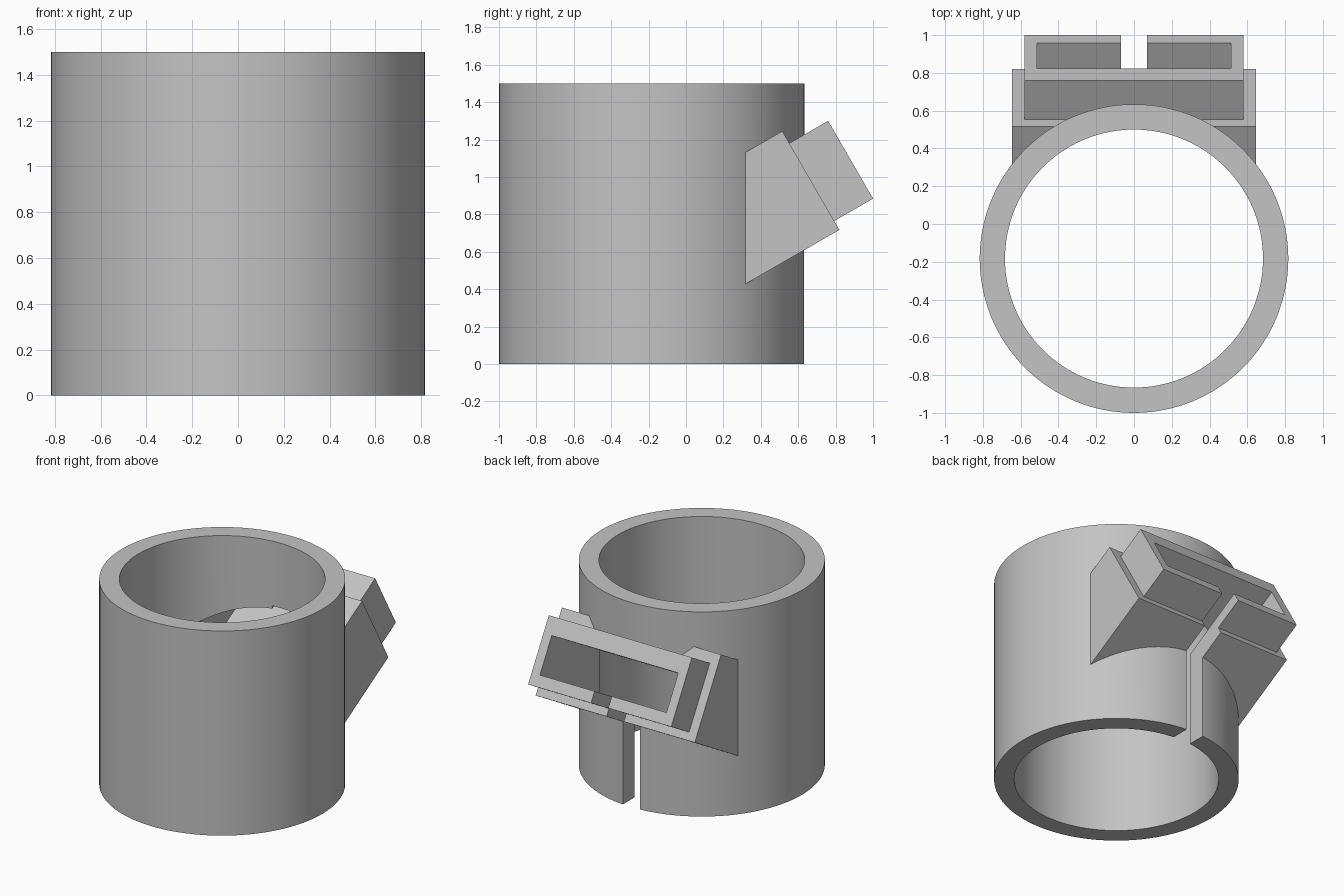
import bpy, bmesh, math
from mathutils import Vector

cube = bpy.data.objects.get("Cube")
if cube:
    bpy.data.objects.remove(cube, do_unlink=True)

AXIS_Y, HEIGHT = -0.183, 1.5
OUTER, INNER = 0.817, 0.683
SLOT_HALF = 0.07

grey = bpy.data.materials.new("plain grey")
grey.use_nodes = True
grey.diffuse_color = (0.55, 0.55, 0.55, 1)
grey.node_tree.nodes["Principled BSDF"].inputs["Base Color"].default_value = (0.55, 0.55, 0.55, 1)


def finish(name, bm):
    bmesh.ops.recalc_face_normals(bm, faces=bm.faces)
    mesh = bpy.data.meshes.new(name)
    bm.to_mesh(mesh)
    bm.free()
    mesh.materials.append(grey)
    obj = bpy.data.objects.new(name, mesh)
    bpy.context.collection.objects.link(obj)
    return obj


def cylinder(name, radius, z0, z1):
    bm = bmesh.new()
    bmesh.ops.create_cone(bm, cap_ends=True, segments=128, radius1=radius,
                          radius2=radius, depth=z1 - z0)
    bmesh.ops.translate(bm, verts=bm.verts, vec=(0, AXIS_Y, (z0 + z1) / 2))
    return finish(name, bm)


def prism(name, half_width, profile):
    """Side profile of (y, z) points, extruded across x."""
    bm = bmesh.new()
    face = bm.faces.new([bm.verts.new((-half_width, y, z)) for y, z in profile])
    side = bmesh.ops.extrude_face_region(bm, geom=[face])["geom"]
    moved = [v for v in side if isinstance(v, bmesh.types.BMVert)]
    bmesh.ops.translate(bm, verts=moved, vec=(2 * half_width, 0, 0))
    return finish(name, bm)


# Tilted frame: "out" leaves the mouth of the socket, "down" runs along its face
tilt = math.radians(30)
out = Vector((math.cos(tilt), math.sin(tilt)))
down = Vector((math.sin(tilt), -math.cos(tilt)))
mouth_top = Vector((0.76, 1.3))


def tilted_box(name, half_width, top, bottom, back, front):
    corners = [(top, back), (top, front), (bottom, front), (bottom, back)]
    return prism(name, half_width, [mouth_top + down * d + out * o for d, o in corners])


def combine(target, tool, operation):
    mod = target.modifiers.new(tool.name, 'BOOLEAN')
    mod.operation, mod.solver, mod.object = operation, 'EXACT', tool
    bpy.context.view_layer.objects.active = target
    bpy.ops.object.modifier_apply(modifier=mod.name)
    bpy.data.objects.remove(tool, do_unlink=True)


# Collar with a sloping bracket and a tilted socket on its back
body = cylinder("collar_with_socket", OUTER, 0, HEIGHT)
bracket = prism("bracket", 0.645, [(0.1, 1.006), (0.515, 1.245), (0.82, 0.717), (0.1, 0.302)])
combine(body, bracket, 'UNION')
combine(body, tilted_box("socket", 0.58, 0, 0.48, -0.35, 0), 'UNION')

# Bore, window through the socket, and slot down to the lower rim
combine(body, cylinder("bore", INNER, -0.1, HEIGHT + 0.1), 'DIFFERENCE')
combine(body, tilted_box("window", 0.513, 0.124, 0.398, -0.88, 0.1), 'DIFFERENCE')
slot = prism("slot", SLOT_HALF, [(0.2, -0.1), (1.1, -0.1), (1.1, 1.025), (0.2, 1.025)])
combine(body, slot, 'DIFFERENCE')

# Smooth round walls, sharp edges
bpy.ops.object.select_all(action='DESELECT')
body.select_set(True)
bpy.context.view_layer.objects.active = body
bpy.ops.object.shade_smooth_by_angle(angle=math.radians(25))
